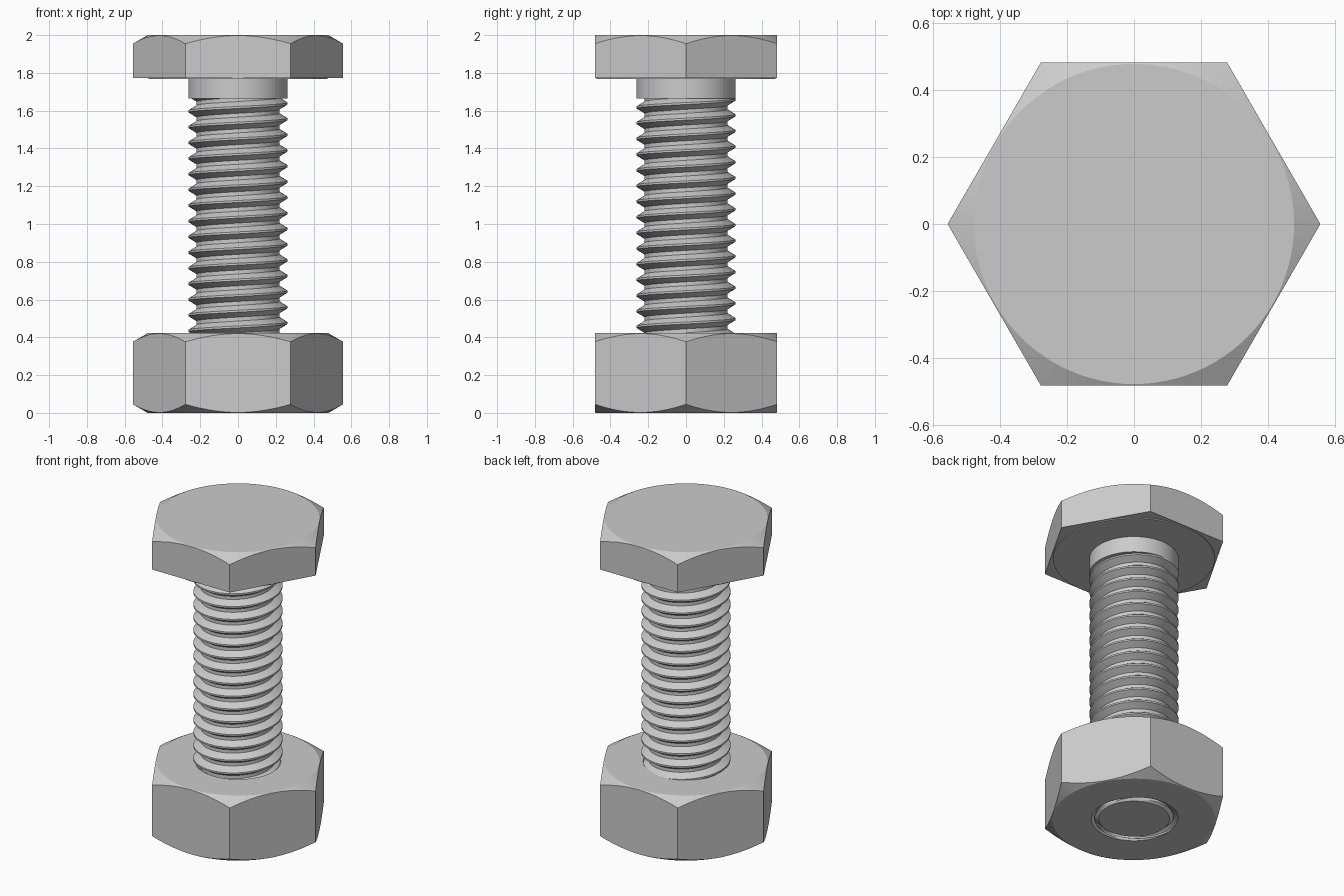
import bpy, bmesh
from math import pi, cos, sin, tan, radians

if "Cube" in bpy.data.objects:
    bpy.data.objects.remove(bpy.data.objects["Cube"])

SEG = 96                      # columns around the axis (multiple of 6)
PITCH, PHASE = 0.083, 1.555   # thread lead and height of a crest at angle 0
CREST, ROOT = 0.262, 0.220    # thread radii
APOTHEM, FLAT = 0.482, 0.478  # hexagon half width, radius of the flat face


def circle(r, z):
    return lambda t: (r, z)


def hexagon(z, chamfer=0):
    # hexagonal outline; chamfer +1/-1 drops/raises it along a 30 degree cone
    def row(t):
        r = APOTHEM / cos(t % (pi / 3) - pi / 6)
        return r, z - chamfer * (r - FLAT) * tan(radians(30))
    return row


def thread_radius(t, z):
    u = ((z - PHASE) / PITCH - t / (2 * pi)) % 1.0
    d = min(u, 1 - u)         # distance from crest in pitches
    k = min(max((d - 0.0625) / (0.375 - 0.0625), 0), 1)
    return CREST + (ROOT - CREST) * k


def thread_rows(z0, z1, limit):
    # rows follow the helix, clamped to the threaded length
    offsets = (0, 0.0625, 0.2188, 0.375, 0.5, 0.625, 0.7812, 0.9375)
    first = int((z0 - PHASE) / PITCH) - 3
    last = int((z1 - PHASE) / PITCH) + 3
    rows = []
    for k in range(first, last):
        for o in offsets:
            def row(t, s=k + o):
                z = min(max(PHASE + PITCH * (s + t / (2 * pi)), z0), z1)
                return limit(thread_radius(t, z), z), z
            rows.append(row)
    return rows


def sweep(name, rows, closed=False):
    bm = bmesh.new()
    grid = []
    for row in rows:
        ring = []
        for i in range(SEG + 1):
            t = 2 * pi * i / SEG
            r, z = row(min(t, 2 * pi - 1e-9))
            ring.append(bm.verts.new((r * cos(t), r * sin(t), z)))
        grid.append(ring)
    if closed:
        grid.append(grid[0])
    for a, b in zip(grid, grid[1:]):
        for i in range(SEG):
            bm.faces.new((a[i], a[i + 1], b[i + 1], b[i]))
    bmesh.ops.remove_doubles(bm, verts=bm.verts, dist=2e-5)
    bmesh.ops.dissolve_degenerate(bm, edges=bm.edges, dist=1e-5)
    bmesh.ops.recalc_face_normals(bm, faces=bm.faces)
    mesh = bpy.data.meshes.new(name)
    bm.to_mesh(mesh)
    bm.free()
    ob = bpy.data.objects.new(name, mesh)
    bpy.context.collection.objects.link(ob)
    bpy.ops.object.select_all(action='DESELECT')
    ob.select_set(True)
    bpy.context.view_layer.objects.active = ob
    bpy.ops.object.shade_smooth_by_angle(angle=radians(22))
    return ob


# bolt: chamfered tip, threaded rod, plain shank, washer face, hex head
TIP, NECK = 0.004, 1.665
rows = [circle(0, TIP)]
rows += thread_rows(TIP, NECK, lambda r, z: min(r, 0.208 + z - TIP))
rows += [circle(CREST, NECK), circle(CREST, 1.768), circle(0.475, 1.768),
         circle(0.475, 1.774), hexagon(1.774), hexagon(2.0, 1),
         circle(FLAT, 2.0), circle(0, 2.0)]
sweep("bolt", rows)

# nut: double chamfered hexagon with a countersunk threaded hole
NUT = 0.422
rows = [circle(FLAT, NUT), hexagon(NUT, 1), hexagon(0, -1), circle(FLAT, 0)]
rows += thread_rows(0, NUT, lambda r, z: max(r + 0.003, 0.252 - min(z, NUT - z)))
sweep("nut", rows, closed=True)
